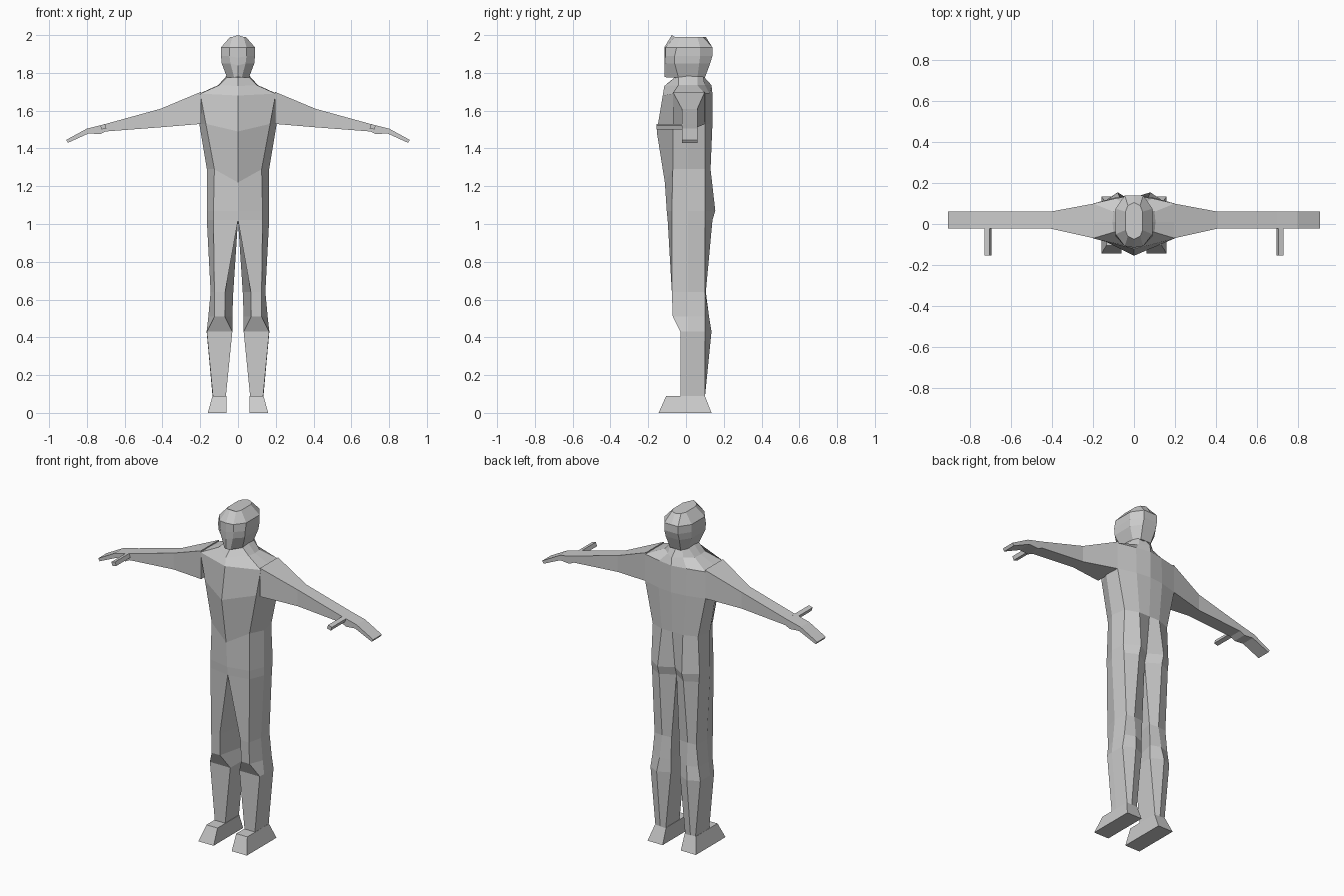
import bpy, bmesh


def loft(name, rings, mirror=False):
    """Skin closed rings of 3D points, cap both ends, optionally mirror in x."""
    bm = bmesh.new()
    loops = [[bm.verts.new(p) for p in r] for r in rings]
    n = len(loops[0])
    for a, b in zip(loops, loops[1:]):
        for i in range(n):
            j = (i + 1) % n
            bm.faces.new((a[i], a[j], b[j], b[i]))
    bm.faces.new(loops[0])
    bm.faces.new(loops[-1])
    bmesh.ops.recalc_face_normals(bm, faces=bm.faces)
    me = bpy.data.meshes.new(name)
    bm.to_mesh(me)
    bm.free()
    ob = bpy.data.objects.new(name, me)
    bpy.context.collection.objects.link(ob)
    if mirror:
        mod = ob.modifiers.new("mirror", "MIRROR")
        mod.use_mirror_merge = False
    return ob


def symmetric(z, z_front, half):
    """Full ring from a half outline running front centre to back centre."""
    pts = [(x, y, z_front if i == 0 else z) for i, (x, y) in enumerate(half)]
    return pts + [(-x, y, zz) for x, y, zz in reversed(pts[1:-1])]


def level(z, x0, x1, y0, y1):
    return [(x0, y0, z), (x1, y0, z), (x1, y1, z), (x0, y1, z)]


# Torso: front centre, front corner, side, back corner, back pad, spine
hip = [(0, -.097), (.13, -.075), (.165, .01), (.155, .10), (.08, .14), (0, .09)]
torso = [
    (1.02, 1.02, hip),
    (1.07, 1.07, [(0, -.102), (.13, -.075), (.165, .01), (.16, .10), (.08, .155), (0, .105)]),
    (1.29, 1.22, [(0, -.112), (.125, -.07), (.165, .01), (.15, .10), (.07, .13), (0, .13)]),
    (1.53, 1.49, [(0, -.155), (.17, -.07), (.205, .01), (.20, .10), (.09, .13), (0, .14)]),
    (1.69, 1.68, [(0, -.123), (.20, -.07), (.205, .01), (.20, .10), (.09, .125), (0, .14)]),
    (1.735, 1.73, [(0, -.115), (.10, -.04), (.105, .01), (.10, .06), (.05, .10), (0, .135)]),
    (1.785, 1.785, [(0, -.05), (.05, -.04), (.06, .01), (.055, .06), (.04, .09), (0, .09)]),
]
loft("torso", [symmetric(*r) for r in torso])

# Head: face centre, cheek, temple, rear side, rear corner, back centre
head = [
    (1.775, 1.78, [(0, -.115), (.02, -.10), (.058, -.04), (.058, .06), (.035, .10), (0, .10)]),
    (1.85, 1.84, [(0, -.115), (.04, -.105), (.086, -.06), (.086, .07), (.045, .128), (0, .128)]),
    (1.89, 1.88, [(0, -.115), (.045, -.108), (.09, -.06), (.09, .075), (.045, .14), (0, .14)]),
    (1.935, 1.935, [(0, -.115), (.045, -.108), (.09, -.05), (.09, .075), (.045, .14), (0, .14)]),
    (1.99, 2.0, [(0, -.075), (.03, -.06), (.042, -.03), (.042, .06), (.03, .09), (0, .105)]),
]
loft("head", [symmetric(*r) for r in head])

# Legs: front inner, front outer, side, back outer, calf ridge, back inner
leg = [
    (1.02, hip),
    (.64, [(.068, -.075), (.125, -.075), (.145, .01), (.138, .10), (.085, .105), (.025, .10)]),
    (.51, [(.07, -.07), (.125, -.07), (.157, .01), (.152, .10), (.09, .122), (.03, .10)]),
    (.43, [(.03, -.03), (.165, -.03), (.166, .01), (.165, .10), (.10, .135), (.03, .10)]),
    (.08, [(.065, -.03), (.132, -.03), (.134, .01), (.132, .10), (.10, .10), (.065, .10)]),
]
loft("legs", [[(x, y, z) for x, y in pts] for z, pts in leg], mirror=True)

# Feet
loft("feet", [level(0, .06, .16, -.145, .135),
              level(.09, .062, .135, -.105, .10)], mirror=True)

# Arms and hands: x top, x bottom, y front, y back, z bottom, z top
arm = [
    (.195, .195, -.07, .10, 1.53, 1.70),
    (.41, .41, -.022, .06, 1.512, 1.61),
    (.70, .70, -.022, .06, 1.49, 1.53),
    (.74, .73, -.022, .06, 1.475, 1.52),
    (.80, .79, -.022, .06, 1.48, 1.505),
    (.91, .90, -.022, .06, 1.43, 1.445),
]
loft("arms", [[(xb, y0, z0), (xb, y1, z0), (xt, y1, z1), (xt, y0, z1)]
              for xt, xb, y0, y1, z0, z1 in arm], mirror=True)

# Thumbs
loft("thumbs", [[(.697, y, 1.507), (.722, y, 1.500), (.730, y, 1.522), (.705, y, 1.529)]
                for y in (-.155, 0)], mirror=True)
